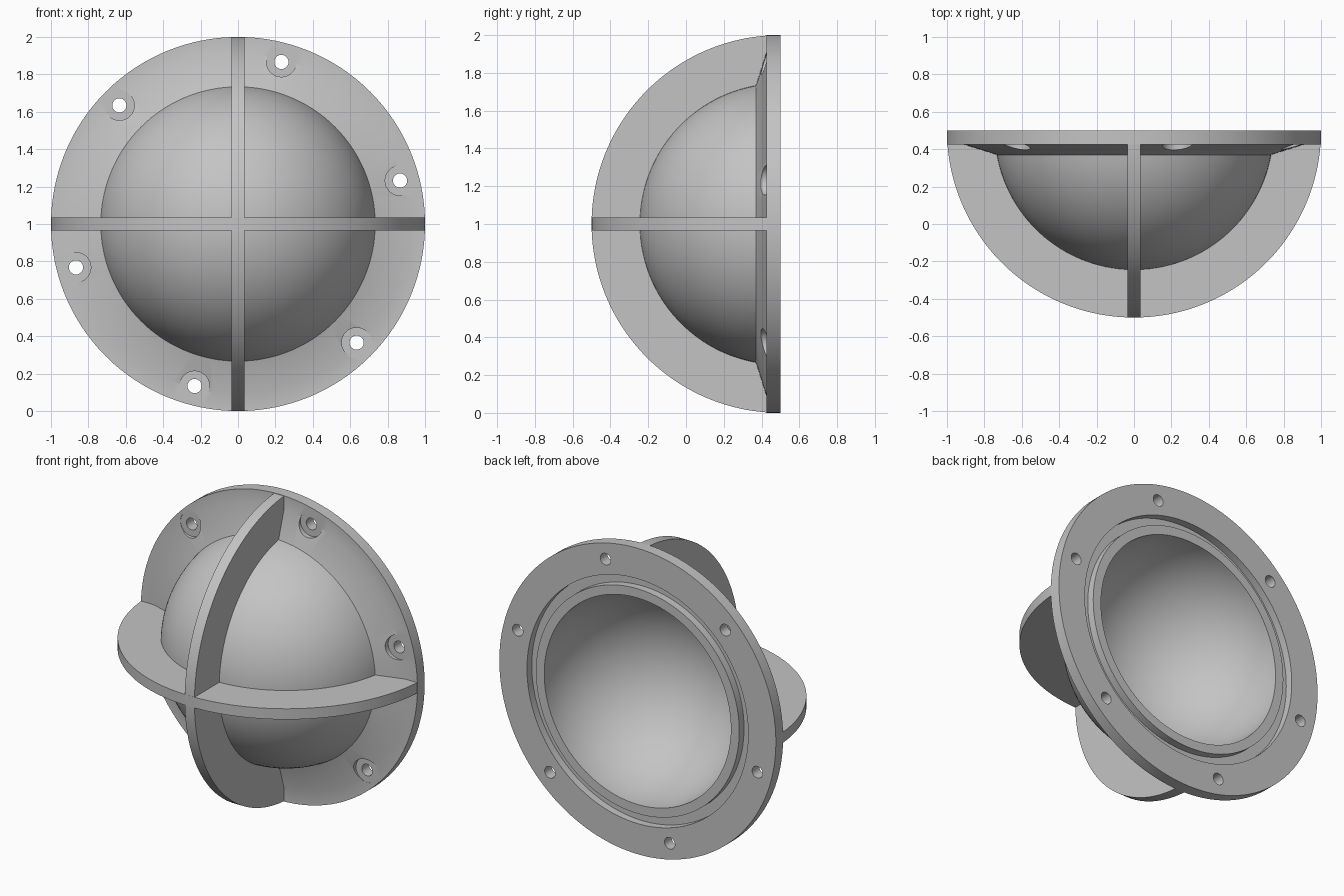
import bpy, bmesh
from math import sin, cos, pi, asin, radians
from mathutils import Matrix, Vector

cube = bpy.data.objects.get("Cube")
if cube:
    bpy.data.objects.remove(cube)

BACK = 0.5       # plane of the flange back, also the dome centre
DOME_R = 0.745
INNER_R = 0.675
FLAT_Y = 0.425   # front of the flange rim
RIB_HALF = 0.035

grey = bpy.data.materials.new("light_grey")
grey.use_nodes = True
grey.diffuse_color = (0.55, 0.55, 0.55, 1)
grey.node_tree.nodes["Principled BSDF"].inputs["Base Color"].default_value = grey.diffuse_color


def make_object(name, bm):
    bmesh.ops.recalc_face_normals(bm, faces=bm.faces)
    mesh = bpy.data.meshes.new(name)
    bm.to_mesh(mesh)
    bm.free()
    mesh.materials.append(grey)
    obj = bpy.data.objects.new(name, mesh)
    bpy.context.collection.objects.link(obj)
    return obj


def activate(obj):
    bpy.ops.object.select_all(action="DESELECT")
    obj.select_set(True)
    bpy.context.view_layer.objects.active = obj


def smooth(obj):
    activate(obj)
    bpy.ops.object.shade_smooth_by_angle(angle=radians(30))


def arc(radius, start, end, steps):
    """Points (across, y) on a circle about the dome centre."""
    angles = [start + (end - start) * i / steps for i in range(steps + 1)]
    return [(radius * cos(a), BACK - radius * sin(a)) for a in angles]


# Dome shell and flange, turned about the y axis
rim_angle = asin(0.13 / DOME_R)
profile = arc(DOME_R, pi / 2, rim_angle, 32)
profile += [(0.91, FLAT_Y), (1, FLAT_Y), (1, BACK), (0.8, BACK),
            (0.8, 0.45), (0.735, 0.45), (0.735, BACK)]
profile += arc(INNER_R, 0, pi / 2, 32)

bm = bmesh.new()
verts = [bm.verts.new((r, y, 1)) for r, y in profile]
edges = [bm.edges.new(pair) for pair in zip(verts, verts[1:])]
bmesh.ops.spin(bm, geom=verts + edges, cent=(0, 0, 1), axis=(0, 1, 0),
               angle=2 * pi, steps=128, use_merge=False)
bmesh.ops.remove_doubles(bm, verts=bm.verts, dist=0.0005)
shell = make_object("dome_and_flange", bm)


# Bolt holes with spotfaces cut into the sloping front
def cut_ring(name, radius, y_from, y_to):
    bm = bmesh.new()
    for k in range(6):
        a = radians(15 + 60 * k)
        place = Matrix.Translation((0.897 * cos(a), (y_from + y_to) / 2, 1 + 0.897 * sin(a)))
        bmesh.ops.create_cone(bm, cap_ends=True, segments=32, radius1=radius, radius2=radius,
                              depth=y_to - y_from, matrix=place @ Matrix.Rotation(pi / 2, 4, "X"))
    cutter = make_object(name, bm)
    cutter.hide_render = True
    mod = shell.modifiers.new(name, "BOOLEAN")
    mod.operation = "DIFFERENCE"
    mod.solver = "EXACT"
    mod.object = cutter
    activate(shell)
    bpy.ops.object.modifier_apply(modifier=name)
    bpy.data.objects.remove(cutter)


cut_ring("spotface_cutter", 0.08, 0.2, FLAT_Y + 0.002)
cut_ring("bolt_hole_cutter", 0.038, 0.2, 0.7)
smooth(shell)


# Two crossing ribs, ending inside the flange
def make_rib(name, turn):
    outer, inner = asin(0.06), asin(0.06 / 0.71)
    outline = arc(1, outer, pi - outer, 96) + arc(0.71, pi - inner, inner, 96)
    bm = bmesh.new()
    face = bm.faces.new([bm.verts.new((x, y, -RIB_HALF)) for x, y in outline])
    grown = bmesh.ops.extrude_face_region(bm, geom=[face])["geom"]
    bmesh.ops.translate(bm, vec=Vector((0, 0, 2 * RIB_HALF)),
                        verts=[v for v in grown if isinstance(v, bmesh.types.BMVert)])
    bm.transform(Matrix.Translation((0, 0, 1)) @ Matrix.Rotation(turn, 4, "Y"))
    smooth(make_object(name, bm))


make_rib("horizontal_rib", 0)
make_rib("vertical_rib", pi / 2)
